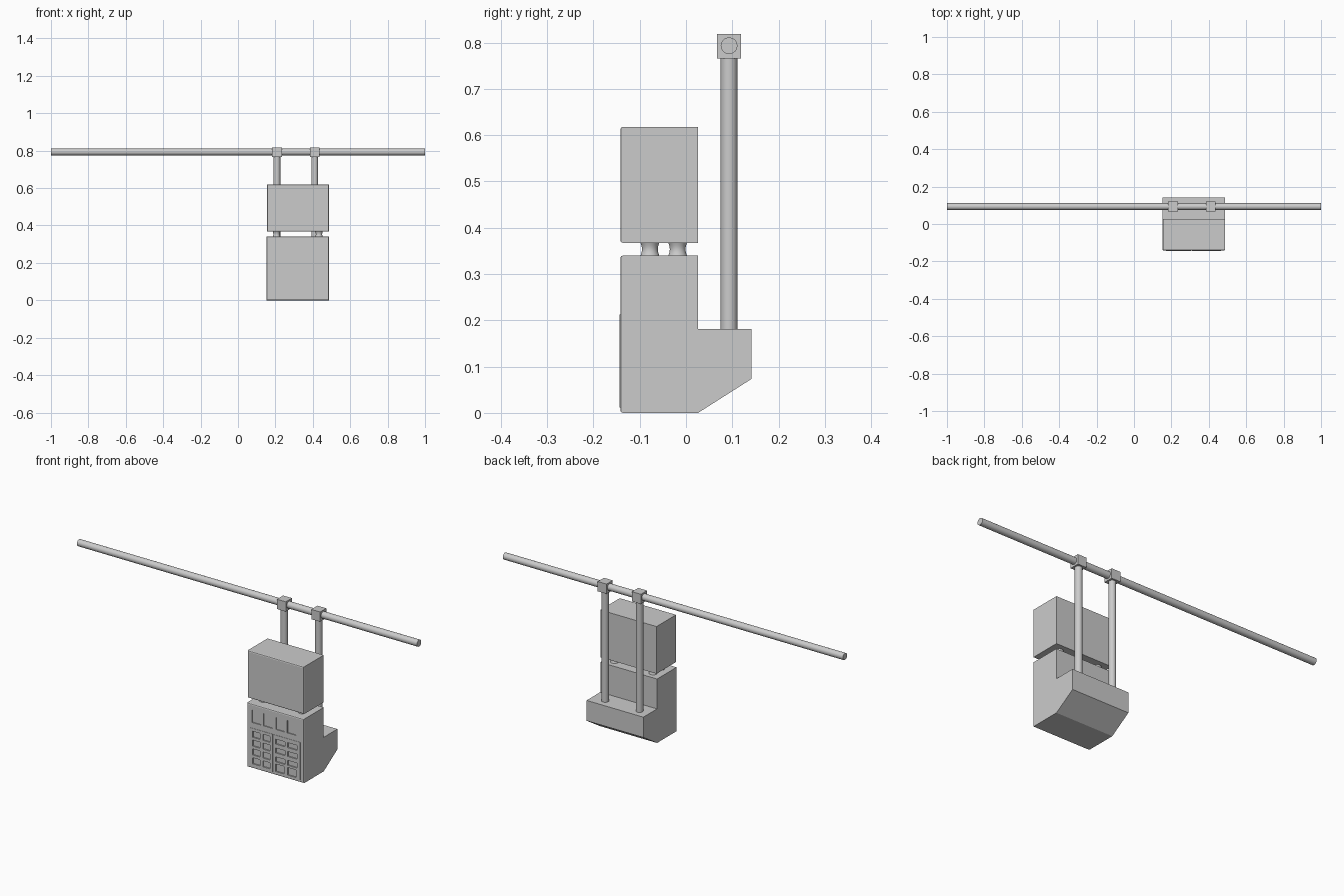
import bpy, bmesh, math
from mathutils import Matrix, Vector

if "Cube" in bpy.data.objects:
    bpy.data.objects.remove(bpy.data.objects["Cube"])

X0, X1, FRONT, BACK = 0.152, 0.486, -0.142, 0.026


def finish(bm, name, smooth=False):
    bmesh.ops.recalc_face_normals(bm, faces=bm.faces[:])
    me = bpy.data.meshes.new(name)
    bm.to_mesh(me)
    bm.free()
    ob = bpy.data.objects.new(name, me)
    bpy.context.collection.objects.link(ob)
    if smooth:
        bpy.ops.object.select_all(action='DESELECT')
        ob.select_set(True)
        bpy.context.view_layer.objects.active = ob
        bpy.ops.object.shade_smooth_by_angle(angle=math.radians(40))
    return ob


def add_box(bm, lo, hi):
    lo, hi = Vector(lo), Vector(hi)
    m = Matrix.Translation((lo + hi) / 2) @ Matrix.Diagonal((*(hi - lo), 1))
    bmesh.ops.create_cube(bm, size=1, matrix=m)


def casing(name, profile, x0, x1):
    """Side profile (y, z) extruded along x, with the front edges chamfered."""
    bm = bmesh.new()
    face = bm.faces.new([bm.verts.new((x0, y, z)) for y, z in profile])
    ext = bmesh.ops.extrude_face_region(bm, geom=[face])
    bmesh.ops.translate(bm, vec=(x1 - x0, 0, 0),
                        verts=[v for v in ext['geom'] if isinstance(v, bmesh.types.BMVert)])
    bmesh.ops.recalc_face_normals(bm, faces=bm.faces[:])
    edges = [e for e in bm.edges if all(abs(v.co.y - FRONT) < 1e-5 for v in e.verts)]
    bmesh.ops.bevel(bm, geom=edges, offset=0.006, segments=2, profile=0.5, affect='EDGES')
    return finish(bm, name)


def lathe(name, loc, rings, axis='Z', n=32):
    """Closed revolved shape from (radius, height) rings."""
    bm = bmesh.new()
    rot = Matrix.Rotation(math.pi / 2, 4, 'Y') if axis == 'X' else Matrix()
    m = Matrix.Translation(loc) @ rot
    loops = [[bm.verts.new(m @ Vector((r * math.cos(2 * math.pi * i / n),
                                       r * math.sin(2 * math.pi * i / n), h)))
              for i in range(n)] for r, h in rings]
    for a, b in zip(loops, loops[1:]):
        for i in range(n):
            j = (i + 1) % n
            bm.faces.new((a[i], a[j], b[j], b[i]))
    bm.faces.new(loops[0])
    bm.faces.new(loops[-1])
    return finish(bm, name, True)


# Upper and lower casings
casing("upper_casing", [(FRONT, 0.367), (BACK, 0.367), (BACK, 0.618), (FRONT, 0.618)],
       X0 + 0.003, X1)
lower = casing("lower_casing", [(FRONT, 0), (BACK, 0), (0.141, 0.073), (0.141, 0.181),
                                (BACK, 0.181), (BACK, 0.34), (FRONT, 0.34)], X0, X1)

# Slightly raised control panels on the lower front
bm = bmesh.new()
add_box(bm, (0.17, FRONT - 0.0015, 0.012), (0.304, FRONT + 0.003, 0.213))
add_box(bm, (0.309, FRONT - 0.0015, 0.012), (0.466, FRONT + 0.003, 0.213))
panels = finish(bm, "control_panels")

# Recessed button pockets, cut from casing and panels
bm = bmesh.new()


def pocket(x, z, w, h):
    add_box(bm, (x, FRONT - 0.02, z), (x + w, FRONT + 0.005, z + h))


for x in (0.182, 0.249, 0.322, 0.389):
    pocket(x, 0.243, 0.052, 0.065)
for row in range(4):
    z = 0.025 + row * 0.047
    for x in (0.186, 0.247):
        pocket(x, z, 0.043, 0.032)
    if row:
        for x in (0.322, 0.392):
            pocket(x, z, 0.056, 0.026)
for x in (0.322, 0.392):
    pocket(x, 0.02, 0.05, 0.04)
cutter = finish(bm, "pocket_cutter")
cutter.hide_render = True
cutter.hide_set(True)
for ob in (lower, panels):
    mod = ob.modifiers.new("pockets", 'BOOLEAN')
    mod.operation = 'DIFFERENCE'
    mod.solver = 'EXACT'
    mod.object = cutter

# Short waisted spacers between the casings
waist = [(0.017 + 0.004 * (1 - math.sin(math.pi * i / 8)), 0.338 + 0.031 * i / 8)
         for i in range(9)]
for x in (0.206, 0.433):
    for y in (-0.078, -0.018):
        lathe("spacer", (x, y, 0), waist)

# Hanging posts with square clamps
for x in (0.208, 0.410):
    lathe("hanging_post", (x, 0.093, 0), [(0.018, 0.17), (0.018, 0.775)])
    bm = bmesh.new()
    add_box(bm, (x - 0.026, 0.067, 0.766), (x + 0.026, 0.119, 0.818))
    finish(bm, "clamp")

# Long overhead rail
lathe("rail", (0, 0.093, 0.793), [(0.018, -1), (0.018, 1)], axis='X')
